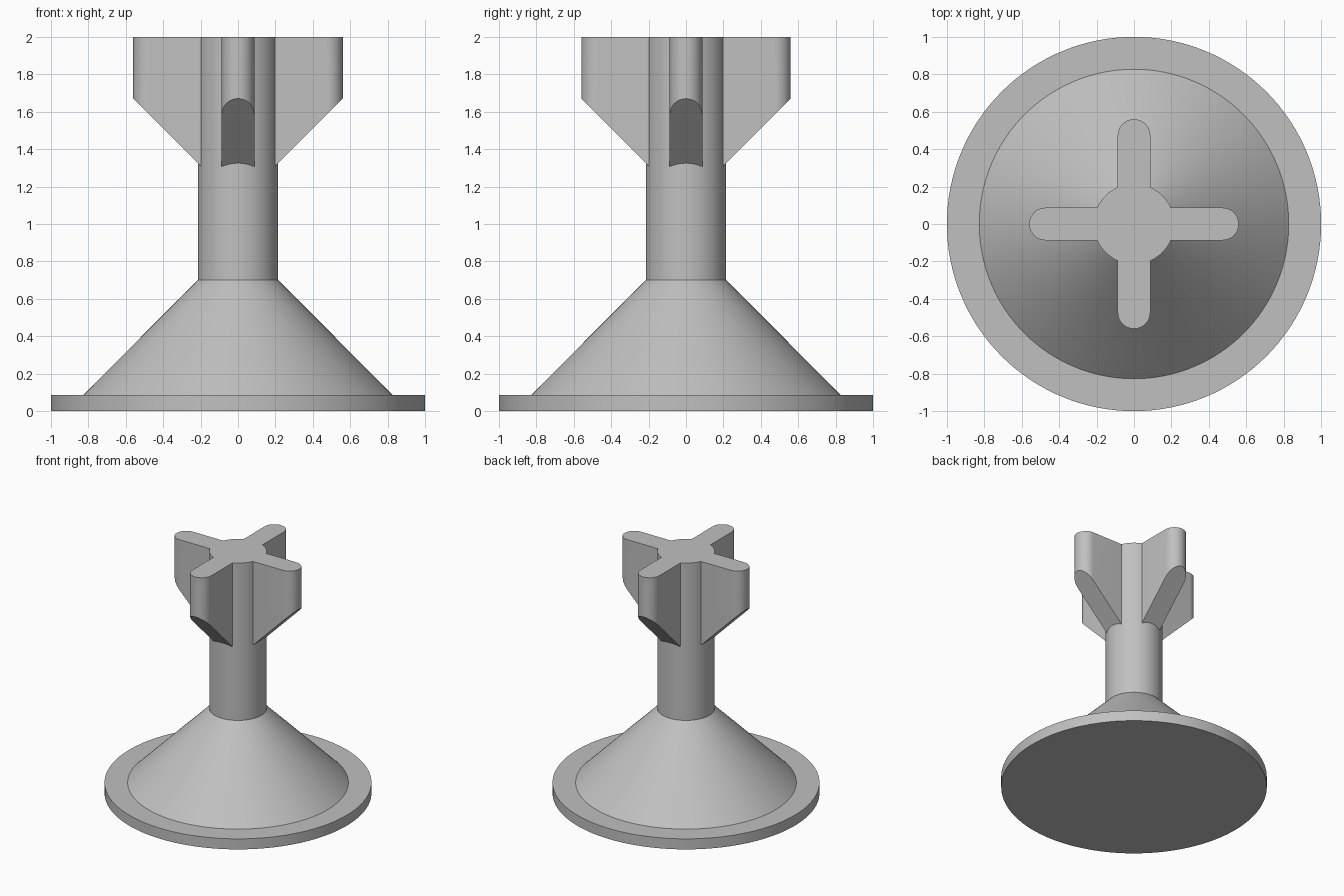
import bpy, bmesh
from math import asin, cos, sin, pi, tau
from mathutils import Matrix

if "Cube" in bpy.data.objects:
    bpy.data.objects.remove(bpy.data.objects["Cube"], do_unlink=True)

CORE_R, TOP = 0.215, 2.0
FIN_HALF, FIN_REACH = 0.087, 0.56

grey = bpy.data.materials.new("plain_grey")
grey.use_nodes = True
colour = (0.53, 0.53, 0.53, 1)
grey.diffuse_color = colour
grey.node_tree.nodes["Principled BSDF"].inputs["Base Color"].default_value = colour


def finish(bm, name):
    bmesh.ops.recalc_face_normals(bm, faces=bm.faces)
    mesh = bpy.data.meshes.new(name)
    bm.to_mesh(mesh)
    bm.free()
    mesh.materials.append(grey)
    obj = bpy.data.objects.new(name, mesh)
    bpy.context.collection.objects.link(obj)
    bpy.ops.object.select_all(action="DESELECT")
    obj.select_set(True)
    bpy.context.view_layer.objects.active = obj
    bpy.ops.object.shade_smooth_by_angle(angle=pi / 6)
    return obj


# Stand: flange, cone and shaft turned from one profile
bm = bmesh.new()
profile = [(0, 0), (1, 0), (1, 0.087), (0.827, 0.087),
           (CORE_R, 0.7), (CORE_R, TOP), (0, TOP)]
verts = [bm.verts.new((r, 0, z)) for r, z in profile]
edges = [bm.edges.new(pair) for pair in zip(verts, verts[1:])]
bmesh.ops.spin(bm, geom=verts + edges, cent=(0, 0, 0), axis=(0, 0, 1),
               angle=tau, steps=128, use_duplicate=False)
bmesh.ops.remove_doubles(bm, verts=bm.verts, dist=0.0001)
finish(bm, "stand")

# Fins: round-ended plates with a 45 degree sloping underside
half_angle = asin(FIN_HALF / CORE_R)
tip_x = FIN_REACH - FIN_HALF
outline = [(tip_x + FIN_HALF * cos(a), FIN_HALF * sin(a))
           for a in (-pi / 2 + pi * i / 24 for i in range(25))]
outline += [(CORE_R * cos(a), CORE_R * sin(a))
            for a in (half_angle * (1 - i / 5) for i in range(11))]
for i, side in enumerate(("left", "back", "right", "front")):
    bm = bmesh.new()
    low = [bm.verts.new((x, y, x + 1.11)) for x, y in outline]
    high = [bm.verts.new((x, y, TOP)) for x, y in outline]
    bm.faces.new(low[::-1])
    bm.faces.new(high)
    for j in range(len(outline)):
        k = (j + 1) % len(outline)
        bm.faces.new((low[j], low[k], high[k], high[j]))
    bm.transform(Matrix.Rotation(i * pi / 2, 4, "Z"))
    finish(bm, side + "_fin")
